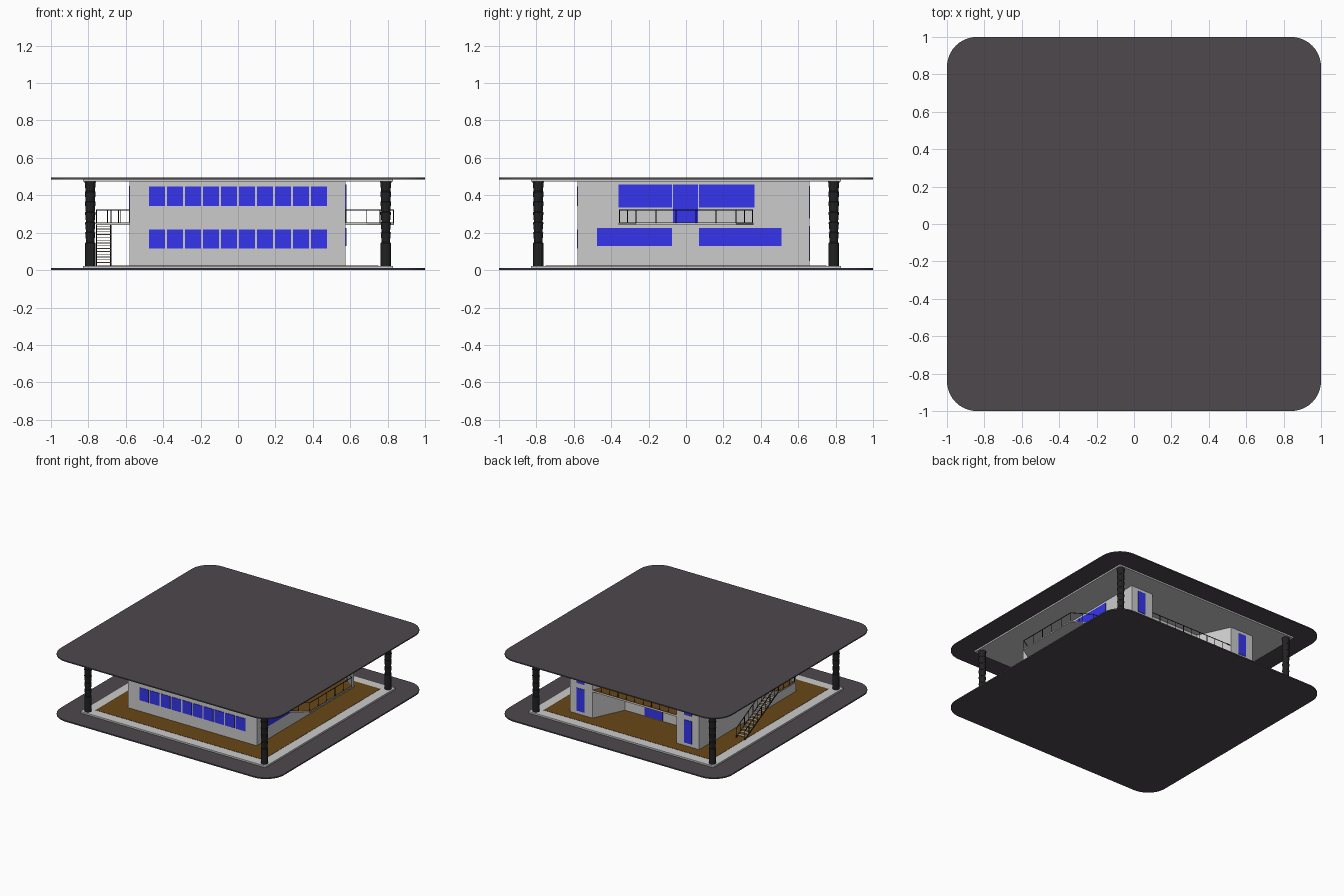
import bpy, bmesh, math
from mathutils import Vector

if "Cube" in bpy.data.objects:
    bpy.data.objects.remove(bpy.data.objects["Cube"])


def material(name, rgb):
    m = bpy.data.materials.new(name)
    m.diffuse_color = (*rgb, 1)
    m.use_nodes = True
    m.node_tree.nodes["Principled BSDF"].inputs["Base Color"].default_value = m.diffuse_color
    return m


DARK = material("dark_slab", (0.075, 0.065, 0.075))
BLACK = material("black_metal", (0.016, 0.016, 0.016))
BLUE = material("blue_glass", (0.035, 0.035, 0.85))
BROWN = material("brown_floor", (0.14, 0.065, 0.008))
TREAD = material("wood_tread", (0.4, 0.32, 0.22))


def finish(name, bm, mat=None):
    bmesh.ops.recalc_face_normals(bm, faces=bm.faces)
    me = bpy.data.meshes.new(name)
    bm.to_mesh(me)
    bm.free()
    ob = bpy.data.objects.new(name, me)
    bpy.context.collection.objects.link(ob)
    if mat:
        me.materials.append(mat)
    return ob


def add_box(bm, x0, x1, y0, y1, z0, z1):
    vs = bmesh.ops.create_cube(bm, size=1)["verts"]
    for v in vs:
        v.co = ((x0 + x1) / 2 + v.co.x * (x1 - x0),
                (y0 + y1) / 2 + v.co.y * (y1 - y0),
                (z0 + z1) / 2 + v.co.z * (z1 - z0))


def boxes(name, specs, mat=None):
    bm = bmesh.new()
    for s in specs:
        add_box(bm, *s)
    return finish(name, bm, mat)


def prism(name, pts, z0, z1, mat=None):
    bm = bmesh.new()
    face = bm.faces.new([bm.verts.new((x, y, z0)) for x, y in pts])
    ext = bmesh.ops.extrude_face_region(bm, geom=[face])["geom"]
    for v in ext:
        if isinstance(v, bmesh.types.BMVert):
            v.co.z = z1
    return finish(name, bm, mat)


def add_bar(bm, a, b, r=0.0025):
    a, b = Vector(a), Vector(b)
    d = b - a
    mat = d.to_track_quat("Z", "Y").to_matrix().to_4x4()
    mat.translation = (a + b) / 2
    bmesh.ops.create_cone(bm, cap_ends=True, segments=6, radius1=r, radius2=r,
                          depth=d.length, matrix=mat)


def railing(name, path, height=0.072, gap=0.1):
    """Posts along a path with a handrail on top."""
    bm = bmesh.new()
    up = Vector((0, 0, height))
    path = [Vector(p) for p in path]
    for a, b in zip(path, path[1:]):
        add_bar(bm, a + up, b + up, 0.003)
        n = max(1, round((b - a).length / gap))
        for i in range(n):
            p = a.lerp(b, i / n)
            add_bar(bm, p, p + up)
    add_bar(bm, path[-1], path[-1] + up)
    return finish(name, bm, BLACK)


def rounded_square(h, r, n=10):
    pts = []
    for k, (sx, sy) in enumerate([(1, 1), (-1, 1), (-1, -1), (1, -1)]):
        for i in range(n + 1):
            t = math.pi / 2 * (k + i / n)
            pts.append((sx * (h - r) + r * math.cos(t), sy * (h - r) + r * math.sin(t)))
    return pts


# Ground and roof slabs
prism("ground_slab", rounded_square(1, 0.16), 0, 0.01, DARK)
prism("roof_slab", rounded_square(1, 0.16), 0.485, 0.494, DARK)

# Platform with brown floor, and ceiling
boxes("platform", [(-0.83, 0.83, -0.83, 0.83, 0.01, 0.023)])
boxes("ground_floor", [(-0.75, 0.75, -0.75, 0.75, 0.02, 0.025)], BROWN)
boxes("ceiling", [(-0.83, 0.83, -0.83, 0.83, 0.473, 0.485)])

# Building: block with a splayed recess at the back
prism("building_walls", [(-0.58, -0.58), (0.575, -0.58), (0.575, 0.66), (0.375, 0.66),
                         (0.26, 0.41), (-0.26, 0.41), (-0.375, 0.66), (-0.58, 0.66)],
      0.025, 0.473)

# Terrace across the recess
recess = [(0.375, 0.66), (0.26, 0.41), (-0.26, 0.41), (-0.375, 0.66)]
prism("terrace_slab", recess, 0.237, 0.25)
prism("terrace_floor", recess, 0.25, 0.253, BROWN)
railing("terrace_railing", [(0.375, 0.655, 0.25), (-0.375, 0.655, 0.25)], gap=0.075)

# Columns: plain base, then stacked flaring rings
profile = [(0.027, 0.023), (0.027, 0.145)]
rings = 6
for i in range(rings):
    z, h = 0.145 + i * 0.0547, 0.0547
    profile += [(0.022 + i * 0.0006, z + 0.004), (0.027 + i * 0.0006, z + h)]
SIDES = 12
for sx in (-1, 1):
    for sy in (-1, 1):
        bm = bmesh.new()
        loops = [[bm.verts.new((sx * 0.79 + r * math.cos(2 * math.pi * k / SIDES),
                                sy * 0.79 + r * math.sin(2 * math.pi * k / SIDES), z))
                  for k in range(SIDES)] for r, z in profile]
        for a, b in zip(loops, loops[1:]):
            for k in range(SIDES):
                j = (k + 1) % SIDES
                bm.faces.new((a[k], a[j], b[j], b[k]))
        bm.faces.new(loops[0])
        bm.faces.new(loops[-1])
        finish("column", bm, BLACK)

# Front windows: two rows of ten
T = 0.004
boxes("front_windows",
      [(-0.475 + i * 0.0962, -0.391 + i * 0.0962, -0.58 - T, -0.575, z0, z1)
       for i in range(10) for z0, z1 in ((0.115, 0.217), (0.342, 0.448))], BLUE)

# Right windows and balcony door
boxes("right_windows",
      [(0.57, 0.575 + T, *s) for s in ((-0.475, -0.075, 0.13, 0.225), (0.07, 0.51, 0.13, 0.225),
                                       (-0.36, -0.075, 0.335, 0.457), (0.07, 0.365, 0.335, 0.457),
                                       (-0.07, 0.065, 0.255, 0.457))], BLUE)

# Back doors and windows on both wings and in the recess
back = []
for z0, z1 in ((0.05, 0.235), (0.275, 0.45)):
    back += [(0.445, 0.515, 0.655, 0.66 + T, z0, z1), (-0.515, -0.445, 0.655, 0.66 + T, z0, z1)]
back += [(-0.08, 0.08, 0.4, 0.41 + T, 0.03, 0.2), (-0.08, 0.08, 0.4, 0.41 + T, 0.255, 0.45)]
boxes("back_doors", back, BLUE)

# Left landing door
boxes("left_door", [(-0.58 - T, -0.575, -0.26, -0.15, 0.255, 0.45)], BLUE)

# Right balcony with angled corners
outline = [(0.575, -0.36), (0.69, -0.36), (0.835, -0.27),
           (0.835, 0.27), (0.69, 0.36), (0.575, 0.36)]
prism("balcony_slab", outline, 0.242, 0.251)
prism("balcony_floor", [(x - 0.004, y * 0.985) for x, y in outline], 0.251, 0.254, BROWN)
railing("balcony_railing", [(x - (0.004 if x > 0.6 else 0), y * 0.99, 0.25) for x, y in outline])

# Left landing
boxes("landing_slab", [(-0.76, -0.58, -0.31, -0.1, 0.242, 0.251)])
boxes("landing_floor", [(-0.757, -0.58, -0.307, -0.103, 0.251, 0.254)], BROWN)
railing("landing_railing", [(-0.757, -0.103, 0.25), (-0.757, -0.307, 0.25),
                            (-0.58, -0.307, 0.25)], gap=0.06)
railing("landing_side_railing", [(-0.68, -0.103, 0.25), (-0.58, -0.103, 0.25)], gap=0.06)

# Left stair: open treads, stringers and handrails
N = 14
Y0, Y1, Z0, Z1 = 0.33, -0.1, 0.025, 0.25
steps = []
for i in range(N):
    t = (i + 1) / (N + 1)
    y, z = Y0 + (Y1 - Y0) * t, Z0 + (Z1 - Z0) * t
    steps.append((-0.755, -0.68, y - 0.015, y + 0.015, z - 0.002, z + 0.002))
boxes("stair_treads", steps, TREAD)
bm = bmesh.new()
for x in (-0.757, -0.68):
    add_bar(bm, (x, Y0, Z0), (x, Y1, Z1), 0.004)
finish("stair_stringers", bm, BLACK)
for x in (-0.757, -0.68):
    railing("stair_railing", [(x, Y0, Z0), (x, Y1, Z1)], gap=0.06)
